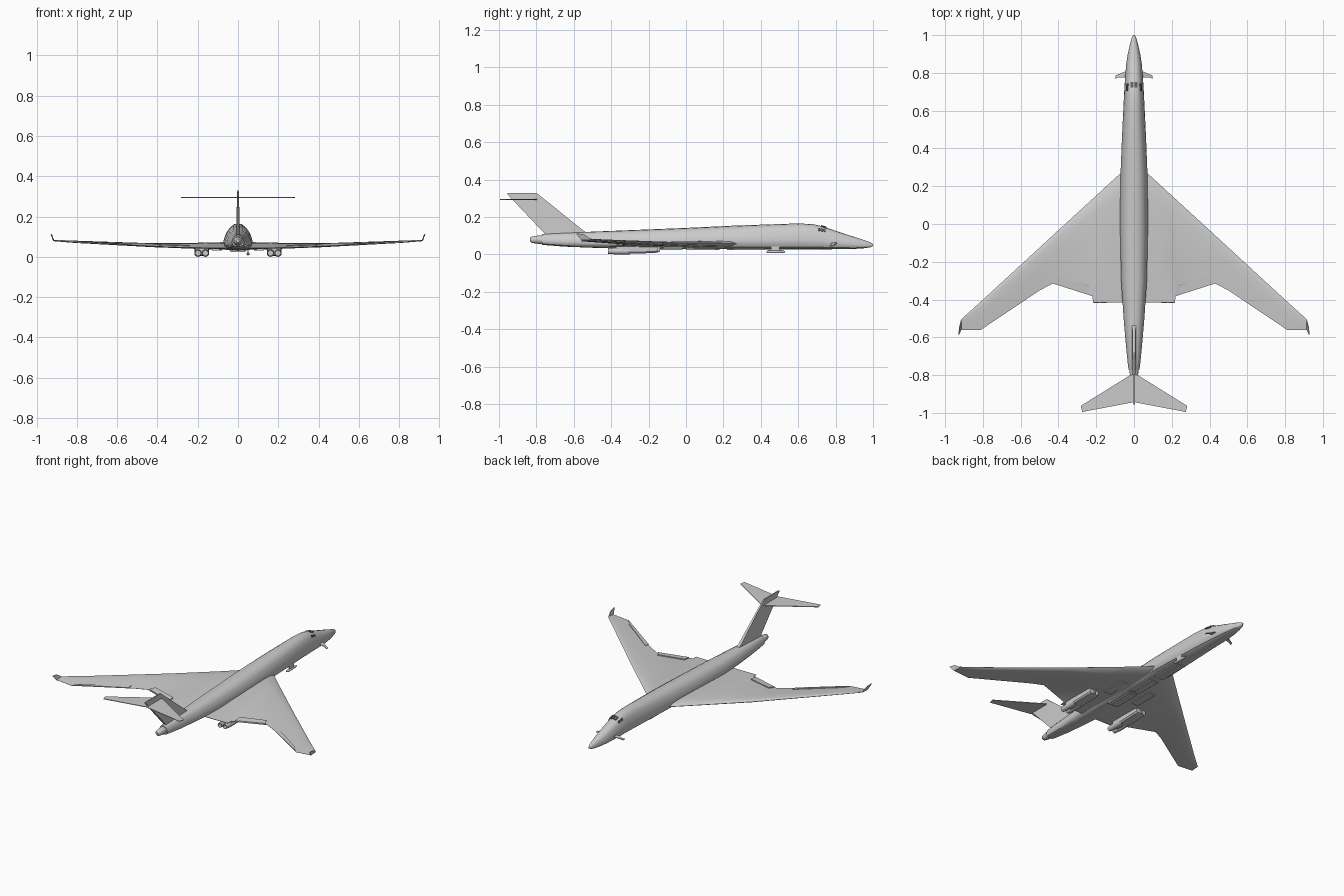
import bpy, bmesh, math
from mathutils import Vector

if "Cube" in bpy.data.objects:
    bpy.data.objects.remove(bpy.data.objects["Cube"])


def finish(name, bm, smooth=None):
    bmesh.ops.remove_doubles(bm, verts=bm.verts, dist=1e-5)
    bmesh.ops.recalc_face_normals(bm, faces=bm.faces)
    me = bpy.data.meshes.new(name)
    bm.to_mesh(me)
    bm.free()
    ob = bpy.data.objects.new(name, me)
    bpy.context.collection.objects.link(ob)
    if smooth:
        bpy.ops.object.select_all(action='DESELECT')
        ob.select_set(True)
        bpy.context.view_layer.objects.active = ob
        bpy.ops.object.shade_smooth_by_angle(angle=math.radians(smooth))
    return ob


def loft(name, rings, smooth=None):
    """Skin a list of equal closed rings and cap both ends."""
    bm = bmesh.new()
    vs = [[bm.verts.new(p) for p in r] for r in rings]
    n = len(rings[0])
    for a, b in zip(vs, vs[1:]):
        for i in range(n):
            j = (i + 1) % n
            bm.faces.new((a[i], a[j], b[j], b[i]))
    bm.faces.new(vs[0])
    bm.faces.new(vs[-1])
    return finish(name, bm, smooth)


def plate(name, pts, thick):
    """Extrude a flat outline by a thickness vector, centred on the outline."""
    t = Vector(thick) / 2
    return loft(name, [[Vector(p) - t for p in pts], [Vector(p) + t for p in pts]])


def box(name, lo, hi):
    x0, y0, z0 = lo
    x1, y1, z1 = hi
    z = (z0 + z1) / 2
    return plate(name, [(x0, y0, z), (x1, y0, z), (x1, y1, z), (x0, y1, z)], (0, 0, z1 - z0))


def mirror(ob):
    m = ob.modifiers.new("mirror", 'MIRROR')
    m.use_axis[0] = True
    return ob


# Fuselage: egg-shaped sections (y, half width, bottom, top)
half = [(0, 0), (.45, .01), (.82, .09), (.97, .22), (1, .36), (.94, .54),
        (.8, .74), (.62, .88), (.34, .97), (0, 1)]
egg = half + [(-x, z) for x, z in half[-2:0:-1]]
stations = [(1, .004, .046, .056), (.985, .012, .038, .066), (.95, .022, .033, .078),
            (.9, .033, .03, .094), (.85, .041, .029, .110), (.78, .047, .028, .133),
            (.72, .051, .028, .153), (.68, .053, .028, .162), (.6, .057, .028, .166),
            (.45, .064, .028, .161), (.25, .072, .028, .154), (0, .074, .029, .142),
            (-.3, .068, .032, .130), (-.5, .055, .036, .122), (-.65, .042, .042, .116),
            (-.75, .032, .05, .111), (-.77, .029, .052, .108)]
loft("fuselage", [[(w * x, y, b + (t - b) * z) for x, z in egg] for y, w, b, t in stations], 35)

# Tail cone
tail = [(-.765, .024, .055, .102), (-.8, .022, .058, .100), (-.825, .017, .062, .096), (-.835, .009, .07, .09)]
loft("tail_cone", [[(w * math.cos(a), y, (b + t) / 2 + (t - b) / 2 * math.sin(a))
     for a in [k * math.tau / 16 for k in range(16)]] for y, w, b, t in tail], 40)

# Wing: sections (x, leading y, trailing y, leading z, trailing z, thickness)
foil = [(0, 0), (.04, .32), (.15, .5), (.4, .5), (.7, .28), (1, .04),
        (1, -.04), (.7, -.28), (.4, -.5), (.15, -.5), (.04, -.32)]
wing = [(0, .31, -.415, .056, .044, .036), (.07, .27, -.415, .058, .044, .034),
        (.13, .215, -.415, .058, .044, .031), (.217, .135, -.415, .058, .045, .027),
        (.22, .132, -.382, .058, .046, .026), (.43, -.06, -.315, .06, .053, .018),
        (.5, -.125, -.352, .063, .056, .016), (.81, -.41, -.56, .076, .071, .010),
        (.915, -.505, -.56, .082, .079, .006)]
for side, s in (("left", -1), ("right", 1)):
    loft("wing_" + side, [[(s * x, l + (t - l) * u, zl + (zt - zl) * u + th * v) for u, v in foil]
                          for x, l, t, zl, zt, th in wing], 30)

# Winglets
mirror(plate("winglet", [(.914, -.505, .080), (.924, -.545, .108), (.928, -.588, .113),
                         (.916, -.56, .078)], (.004, 0, 0)))

# Raised trailing-edge control surfaces
mirror(plate("inner_flap", [(.24, -.325, .056), (.40, -.28, .060), (.42, -.314, .057), (.24, -.374, .050)],
             (0, 0, .006)))
mirror(plate("aileron", [(.53, -.34, .062), (.77, -.513, .074), (.80, -.552, .074), (.53, -.372, .059)],
             (0, 0, .005)))

# Fin, tapered in thickness toward the tip
outline = [(-.52, .105, .2), (-.80, .33, .2), (-.955, .33, .1), (-.955, .322, .1), (-.745, .10, .1)]
loft("fin", [[(s * (.010 if z < .2 else .004), y, z) for y, z, _ in outline] for s in (-1, 1)])

# Tailplane near the fin top
mirror(plate("tailplane", [(0, -.795, .294), (.02, -.80, .294), (.282, -.963, .294),
                           (.274, -.995, .294), (.01, -.945, .294), (0, -.94, .294)], (0, 0, .004)))

# Nose vanes, drooping
mirror(plate("nose_vane", [(.035, .812, .064), (.098, .786, .046), (.098, .768, .046),
                           (.085, .776, .050), (.035, .775, .064)], (0, 0, .004)))

# Twin-engine nacelles under each wing: housing plus two hollow nozzles
for side, s in (("left", -1), ("right", 1)):
    cx = s * .18
    rings = []
    for y, w, zb, zt in [(-.15, .034, .012, .045), (-.17, .036, .008, .046), (-.30, .036, .004, .046),
                         (-.36, .034, .006, .044), (-.375, .032, .008, .042)]:
        c = .008
        rings.append([(cx + x, y, z) for x, z in
                      [(-w + c, zb), (w - c, zb), (w, zb + c), (w, zt), (-w, zt), (-w, zb + c)]])
    loft("nacelle_" + side, rings)
    box("intake_splitter_" + side, (cx - .003, -.2, .012), (cx + .003, -.14, .042))
    for k, d in enumerate((-.0185, .0185)):
        prof = [(.018, -.30), (.0185, -.37), (.015, -.418), (.012, -.418), (.012, -.38)]
        loft(f"nozzle_{side}_{k}", [[(cx + d + r * math.cos(a), y, .0185 + r * math.sin(a))
             for a in [i * math.tau / 16 for i in range(16)]] for r, y in prof], 40)

# Belly: bay doors and wheel-bay doors as shallow panels
for k, (y0, y1) in enumerate([(-.2, -.02), (0, .18), (.22, .42)]):
    mirror(box(f"bay_door_{k}", (.003, y0, .024), (.036, y1, .034)))
mirror(box("wheel_bay_door", (.08, -.12, .032), (.13, .04, .046)))

# Targeting pod on a short pylon
loft("targeting_pod", [[(.05 + r * math.cos(a), y, .015 + r * math.sin(a))
     for a in [i * math.tau / 12 for i in range(12)]]
     for y, r in [(.43, .004), (.44, .008), (.515, .008), (.53, .003)]], 40)
box("pod_pylon", (.047, .455, .018), (.053, .5, .05))

# Cockpit windows set slightly proud of the nose skin
glass = bpy.data.materials.new("dark_glass")
glass.diffuse_color = (.12, .12, .13, 1)
glass.use_nodes = True
glass.node_tree.nodes["Principled BSDF"].inputs["Base Color"].default_value = glass.diffuse_color
panes = [mirror(plate("windshield", [(.003, .752, .146), (.020, .750, .141), (.019, .722, .151), (.003, .724, .155)],
                      (0, 0, .004))),
         mirror(plate("side_window", [(.037, .745, .121), (.032, .745, .133), (.034, .705, .142), (.041, .705, .128)],
                      (.006, 0, .002)))]
for p in panes:
    p.data.materials.append(glass)

# Rest the model on the ground plane
low = min((o.matrix_world @ v.co).z for o in bpy.data.objects if o.type == 'MESH' for v in o.data.vertices)
for o in bpy.data.objects:
    o.location.z -= low
